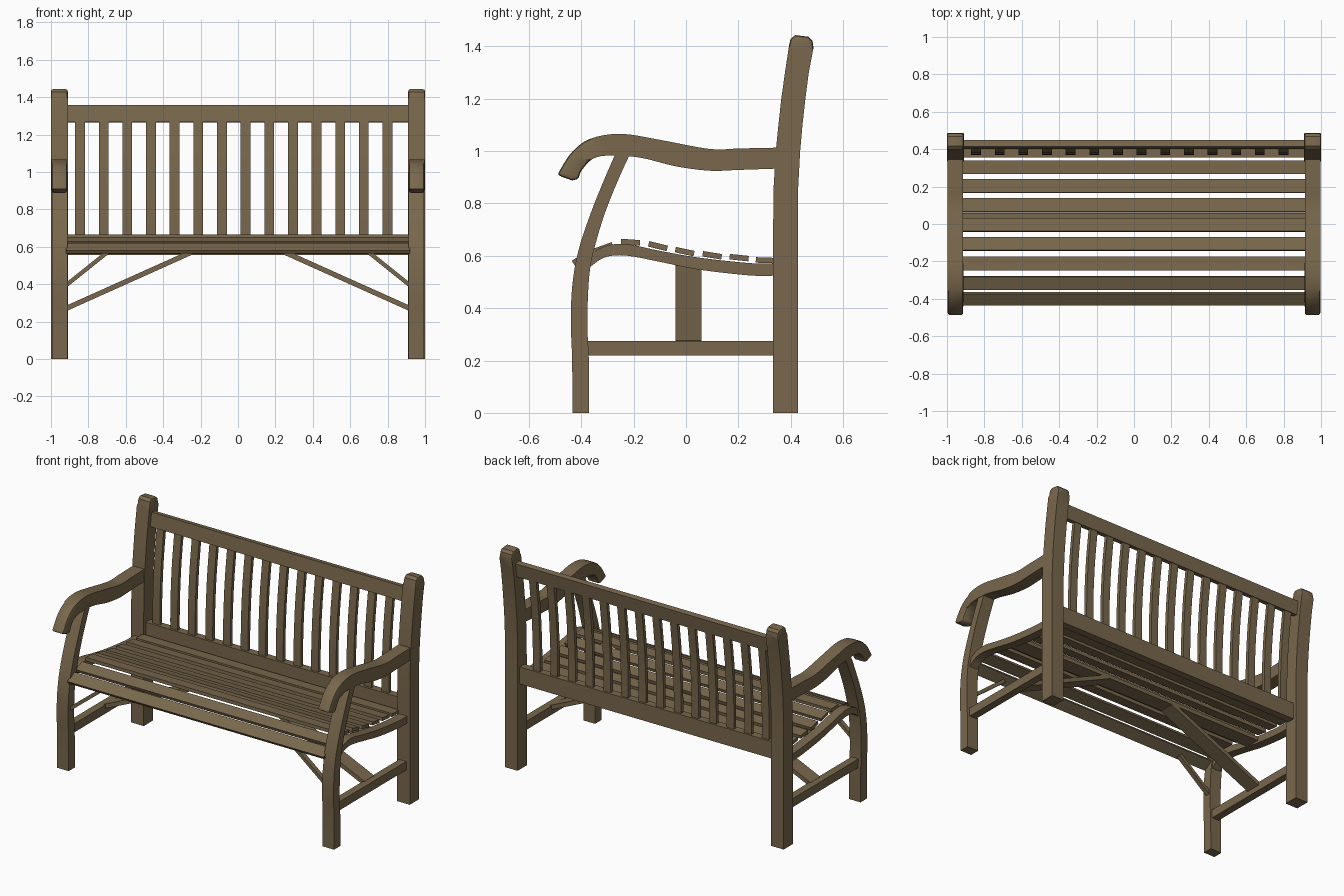
import bpy, bmesh, math
from mathutils import Vector, Matrix

if "Cube" in bpy.data.objects:
    bpy.data.objects.remove(bpy.data.objects["Cube"])

wood = bpy.data.materials.new("weathered brown wood")
wood.diffuse_color = (0.19, 0.137, 0.073, 1)
wood.use_nodes = True
wood.node_tree.nodes["Principled BSDF"].inputs["Base Color"].default_value = wood.diffuse_color


def finish(name, bm):
    bmesh.ops.recalc_face_normals(bm, faces=bm.faces)
    me = bpy.data.meshes.new(name)
    bm.to_mesh(me)
    bm.free()
    me.materials.append(wood)
    ob = bpy.data.objects.new(name, me)
    bpy.context.collection.objects.link(ob)
    return ob


def smooth_path(pts, steps):
    """Catmull-Rom curve through 2D points."""
    p = [Vector(q) for q in pts]
    p = [2 * p[0] - p[1]] + p + [2 * p[-1] - p[-2]]
    out = []
    for i in range(1, len(p) - 2):
        a, b, c, d = p[i - 1:i + 3]
        for k in range(steps):
            t = k / steps
            out.append(0.5 * (2 * b + (c - a) * t + (2 * a - 5 * b + 4 * c - d) * t * t
                              + (3 * b - a - 3 * c + d) * t ** 3))
    return out + [p[-2]]


def ribbon(name, x0, x1, edge_a, edge_b, steps=4, round_if=None):
    """Solid between two side-view (y, z) edges, running from x0 to x1."""
    bm = bmesh.new()
    rings = []
    for a, b in zip(smooth_path(edge_a, steps), smooth_path(edge_b, steps)):
        rings.append([bm.verts.new((x, q.x, q.y)) for x, q in
                      ((x0, a), (x1, a), (x1, b), (x0, b))])
    for r, s in zip(rings, rings[1:]):
        for i in range(4):
            j = (i + 1) % 4
            bm.faces.new((r[i], r[j], s[j], s[i]))
    bm.faces.new(rings[0])
    bm.faces.new(rings[-1])
    bmesh.ops.recalc_face_normals(bm, faces=bm.faces)
    if round_if:
        edges = [e for e in bm.edges if e.calc_face_angle(0) > 1.3
                 and all(round_if(v.co) for v in e.verts)]
        bmesh.ops.bevel(bm, geom=edges, offset=0.012, segments=2, profile=0.5,
                        affect='EDGES')
    ob = finish(name, bm)
    bpy.ops.object.select_all(action='DESELECT')
    ob.select_set(True)
    bpy.context.view_layer.objects.active = ob
    bpy.ops.object.shade_smooth_by_angle(angle=math.radians(25))
    return ob


def box(name, centre, size, rx=0.0, ry=0.0):
    bm = bmesh.new()
    m = (Matrix.Translation(centre) @ Matrix.Rotation(ry, 4, 'Y')
         @ Matrix.Rotation(rx, 4, 'X') @ Matrix.Diagonal((*size, 1)))
    bmesh.ops.create_cube(bm, size=1, matrix=m)
    return finish(name, bm)


def strut(name, start, end, width, thick):
    """Diagonal plank in the x-z plane."""
    a, b = Vector(start), Vector(end)
    d = b - a
    return box(name, (a + b) / 2, (d.length, width, thick), ry=-math.atan2(d.z, d.x))


for s, side in ((-1, "left"), (1, "right")):
    # back posts lean backwards above the seat
    ribbon("back_post_" + side, s * 0.91, s * 1.0,
           [(.333, 0), (.333, .7), (.334, .85), (.343, 1.0), (.353, 1.1), (.364, 1.2),
            (.378, 1.3), (.393, 1.4), (.399, 1.428), (.417, 1.443)],
           [(.427, 0), (.427, .7), (.428, .85), (.436, 1.0), (.445, 1.1), (.456, 1.2),
            (.469, 1.3), (.487, 1.395), (.483, 1.422), (.467, 1.437)],
           steps=1, round_if=lambda c: c.z > 1.38)
    # curved front legs
    ribbon("front_leg_" + side, s * 0.912, s * 0.994,
           [(-.434, 0), (-.435, .2), (-.440, .35), (-.434, .49), (-.411, .62),
            (-.366, .757), (-.313, .89), (-.265, 1.0)],
           [(-.370, 0), (-.371, .2), (-.377, .35), (-.369, .53), (-.347, .64),
            (-.309, .765), (-.259, .89), (-.209, 1.0)])
    # scrolled armrests
    ribbon("armrest_" + side, s * 0.913, s * 0.996,
           [(.345, 1.013), (.2, 1.01), (.09, 1.008), (-.1, 1.043), (-.25, 1.066),
            (-.366, 1.047), (-.434, .998), (-.475, .938), (-.487, .912), (-.475, .902)],
           [(.345, .933), (.2, .928), (.09, .925), (-.04, .942), (-.175, .975),
            (-.29, .983), (-.355, .971), (-.398, .927), (-.412, .896), (-.435, .888)],
           steps=4, round_if=lambda c: c.y < -0.36)
    # curved rail that carries the seat slats
    ribbon("seat_side_rail_" + side, s * 0.92, s * 0.98,
           [(-.385, .597), (-.31, .636), (-.23, .645), (-.1, .619), (.05, .593),
            (.244, .572), (.345, .57)],
           [(-.37, .555), (-.31, .594), (-.23, .601), (-.1, .577), (.05, .547),
            (.244, .525), (.345, .524)])
    # low stretcher and diagonal braces
    box("side_stretcher_" + side, (s * 0.95, -.018, .247), (.05, .72, .056))
    strut("seat_brace_" + side, (s * 0.93, .01, .265), (s * 0.25, .01, .57), .1, .027)
    strut("front_brace_" + side, (s * 0.92, -.40, .393), (s * 0.69, -.40, .577), .03, .022)

# seat slats: y centre, z centre, tilt in degrees
slats = [(-.40, .592, 33), (-.315, .630, 20), (-.212, .652, -4), (-.107, .637, -14),
         (-.005, .616, -12), (.10, .602, -9), (.203, .593, -6), (.303, .583, -2)]
for i, (y, z, tilt) in enumerate(slats):
    box(f"seat_slat_{i + 1}", (0, y, z), (1.84, .073, .021), rx=math.radians(tilt))
box("under_seat_board", (0, .01, .575), (1.84, .1, .026))

# backrest rails and upright slats
box("top_back_rail", (0, .425, 1.31), (1.83, .036, .09), rx=math.radians(-8))
box("lower_back_rail", (0, .38, .61), (1.83, .05, .11))
for i in range(14):
    x = -.845 + i * .1265
    ribbon(f"back_slat_{i + 1}", x - .026, x + .026,
           [(.369, .64), (.369, .8), (.376, .95), (.388, 1.1), (.412, 1.29)],
           [(.392, .64), (.392, .8), (.399, .95), (.411, 1.1), (.435, 1.29)], steps=2)
